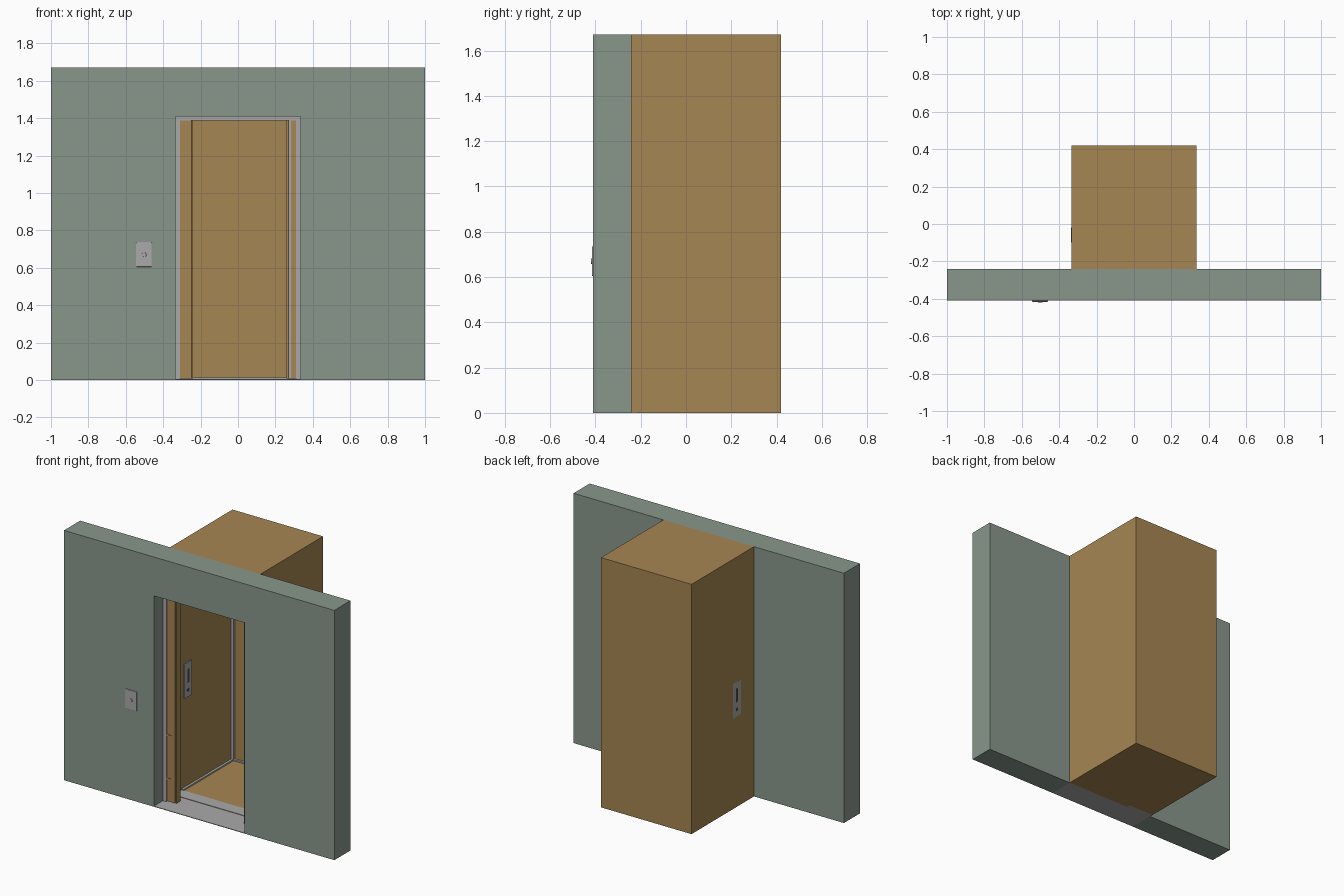
import bpy, bmesh, math
from mathutils import Matrix

if "Cube" in bpy.data.objects:
    bpy.data.objects.remove(bpy.data.objects["Cube"])


def material(name, rgb):
    m = bpy.data.materials.new(name)
    m.diffuse_color = (*rgb, 1)
    m.use_nodes = True
    m.node_tree.nodes["Principled BSDF"].inputs["Base Color"].default_value = m.diffuse_color
    return m


GREEN = material("painted_wall", (0.25, 0.31, 0.26))
WOOD = material("wood_panel", (0.38, 0.24, 0.085))
STEEL = material("steel", (0.4, 0.4, 0.4))
DARK = material("dark_trim", (0.08, 0.06, 0.04))


def finish(name, bm, mat):
    bmesh.ops.recalc_face_normals(bm, faces=bm.faces)
    me = bpy.data.meshes.new(name)
    bm.to_mesh(me)
    bm.free()
    me.materials.append(mat)
    ob = bpy.data.objects.new(name, me)
    bpy.context.collection.objects.link(ob)
    return ob


def box(name, x, y, z, mat, bevel=0):
    bm = bmesh.new()
    c = [(a + b) / 2 for a, b in (x, y, z)]
    s = [b - a for a, b in (x, y, z)]
    bmesh.ops.create_cube(bm, size=1, matrix=Matrix.Translation(c) @ Matrix.Diagonal((*s, 1)))
    ob = finish(name, bm, mat)
    if bevel:
        mod = ob.modifiers.new("bevel", 'BEVEL')
        mod.width, mod.segments = bevel, 2
    return ob


def portal(name, outer, inner, y, mat):
    """Upside-down U: outer and inner are (half width, height)."""
    (a, h), (b, k) = outer, inner
    pts = [(-a, 0), (-a, h), (a, h), (a, 0), (b, 0), (b, k), (-b, k), (-b, 0)]
    bm = bmesh.new()
    f = bm.faces.new([bm.verts.new((px, y[0], pz)) for px, pz in pts])
    r = bmesh.ops.extrude_face_region(bm, geom=[f])
    verts = [g for g in r["geom"] if isinstance(g, bmesh.types.BMVert)]
    bmesh.ops.translate(bm, verts=verts, vec=(0, y[1] - y[0], 0))
    if f not in bm.faces:
        bm.faces.new([v for v in bm.verts if v not in verts])
    return finish(name, bm, mat)


def disc(name, loc, radius, depth, axis, mat):
    bm = bmesh.new()
    rot = Matrix.Rotation(math.pi / 2, 4, axis)
    bmesh.ops.create_cone(bm, cap_ends=True, segments=20, radius1=radius, radius2=radius * 0.9,
                          depth=depth, matrix=Matrix.Translation(loc) @ rot)
    return finish(name, bm, mat)


# Lobby wall, door frame and threshold
portal("lobby_wall", (1, 1.67), (0.335, 1.41), (-0.41, -0.24), GREEN)
portal("door_frame", (0.335, 1.41), (0.31, 1.388), (-0.315, -0.24), STEEL)
box("threshold", (-0.335, 0.335), (-0.41, -0.215), (0, 0.004), STEEL)
box("cab_sill", (-0.331, 0.331), (-0.21, -0.125), (0.001, 0.006), STEEL)

# Cab shell: a box open to the front, given thickness inwards
bm = bmesh.new()
bmesh.ops.create_cube(bm, size=1, matrix=Matrix.Translation((0, 0.09, 0.835))
                      @ Matrix.Diagonal((0.67, 0.66, 1.67, 1)))
bmesh.ops.recalc_face_normals(bm, faces=bm.faces)
bmesh.ops.delete(bm, geom=[f for f in bm.faces if f.normal.y < -0.9], context='FACES_ONLY')
me = bpy.data.meshes.new("cab_shell")
bm.to_mesh(me)
bm.free()
me.materials.append(WOOD)
cab = bpy.data.objects.new("cab_shell", me)
bpy.context.collection.objects.link(cab)
mod = cab.modifiers.new("thickness", 'SOLIDIFY')
mod.thickness, mod.offset = 0.004, -1

# Cab skirting and corner strips
box("back_skirting", (-0.331, 0.331), (0.402, 0.416), (0.003, 0.012), STEEL)
for side, s in (("left", -1), ("right", 1)):
    xs = sorted((s * 0.331, s * 0.315))
    box(side + "_skirting", xs, (-0.125, 0.416), (0.003, 0.012), STEEL)
    box(side + "_corner_strip", xs, (0.4, 0.416), (0.003, 1.667), STEEL)

# Sliding doors, mostly retracted into the wall
for side, s, edge in (("left", -1, 0.24), ("right", 1, 0.26)):
    def span(a, b):
        return sorted((s * a, s * b))
    box(side + "_door", span(edge + 0.012, 0.56), (-0.308, -0.262), (0.008, 1.4), WOOD)
    box(side + "_door_seal", span(edge + 0.006, edge + 0.012), (-0.302, -0.268), (0.008, 1.4), DARK)
    box(side + "_door_edge", span(edge, edge + 0.007), (-0.306, -0.264), (0.008, 1.4), WOOD)
    inner = 0.272 if s < 0 else 0.284
    for z in (0.158, 0.448):
        box(side + "_door_panel_bar", span(inner, 0.5), (-0.311, -0.306), (z - 0.005, z + 0.005), WOOD)
    if s < 0:
        box("left_door_panel_side", span(inner, inner + 0.006), (-0.311, -0.306), (0.158, 0.448), WOOD)
    else:
        box("right_door_strip", span(0.273, 0.283), (-0.31, -0.306), (0.008, 1.39), STEEL)

# Lobby call plate and button
box("call_plate", (-0.545, -0.46), (-0.416, -0.408), (0.605, 0.735), STEEL, 0.003)
disc("call_button", (-0.502, -0.417, 0.67), 0.013, 0.006, 'X', STEEL)

# Cab control plate, just showing through the side wall
box("control_plate", (-0.3355, -0.326), (-0.1, -0.02), (0.605, 0.835), STEEL)
box("control_slot", (-0.336, -0.324), (-0.07, -0.05), (0.7, 0.79), DARK)
disc("control_button", (-0.33, -0.06, 0.65), 0.012, 0.012, 'Y', DARK)
